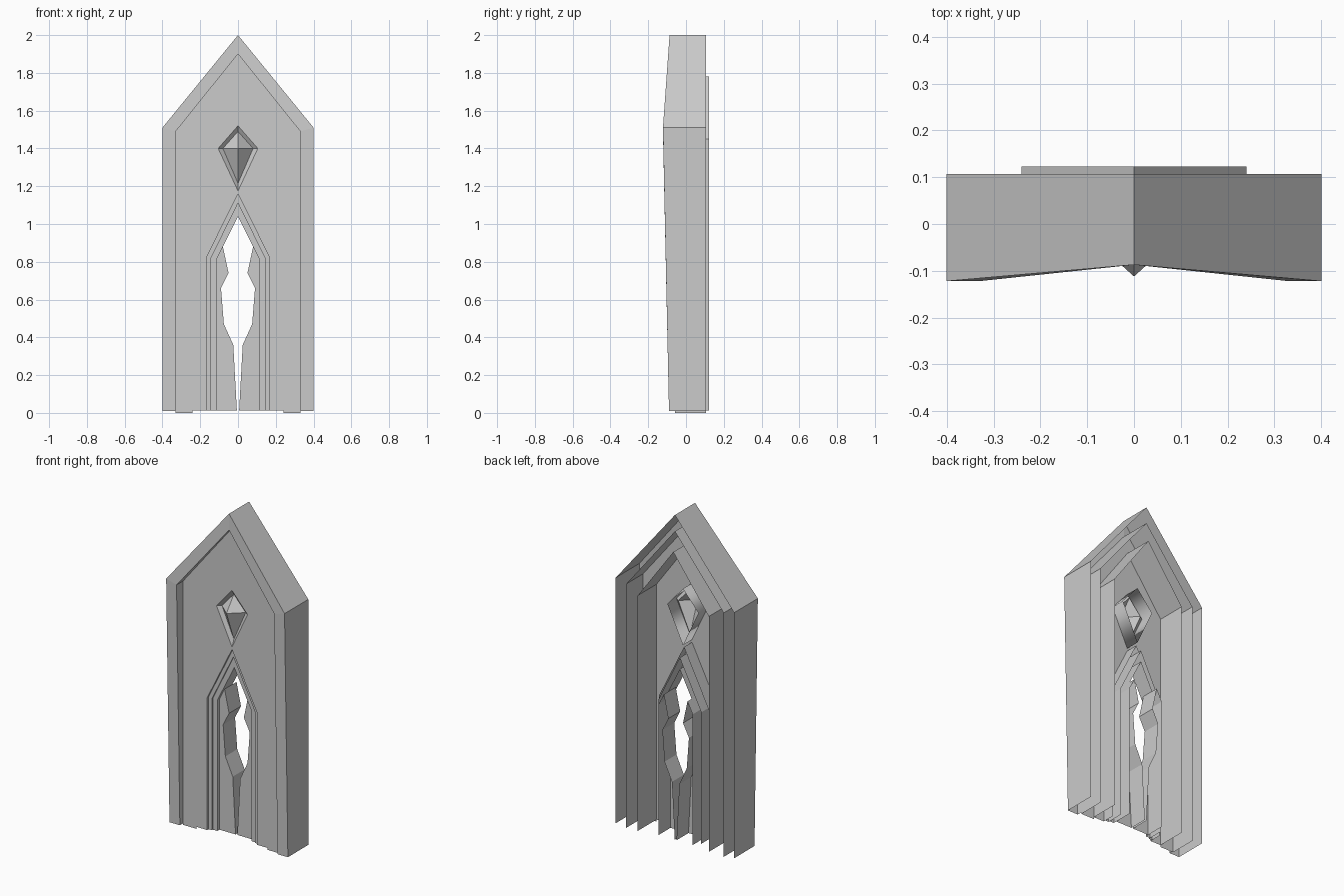
import bpy
import bmesh

if "Cube" in bpy.data.objects:
    bpy.data.objects.remove(bpy.data.objects["Cube"])

stone = bpy.data.materials.new("grey stone")
stone.use_nodes = True
GREY = (0.6, 0.6, 0.6, 1)
stone.diffuse_color = GREY
stone.node_tree.nodes["Principled BSDF"].inputs["Base Color"].default_value = GREY

PANEL = -0.058   # front plane of the flat panel
BACK = 0.107


def arch(half_width, spring, apex, base):
    """Pointed arch outline in x, z from one foot to the other."""
    w = half_width
    return [(-w, base), (-w, spring), (0, apex), (w, spring), (w, base)]


def at(outline, y):
    """Place an outline at one depth, or at one depth per point."""
    ys = y if isinstance(y, list) else [y] * len(outline)
    return [(x, d, z) for (x, z), d in zip(outline, ys)]


def mirrored(points):
    return [(-x, y, z) for x, y, z in reversed(points)]


def strip(a, b, closed=False):
    """Quads joining two rows of points."""
    n = len(a)
    pairs = [(i, (i + 1) % n) for i in range(n if closed else n - 1)]
    return [[a[i], a[j], b[j], b[i]] for i, j in pairs]


def build(name, faces, smooth=False):
    bm = bmesh.new()
    for face in faces:
        bm.faces.new([bm.verts.new(p) for p in face])
    bmesh.ops.remove_doubles(bm, verts=bm.verts, dist=0.0005)
    bmesh.ops.recalc_face_normals(bm, faces=bm.faces)
    mesh = bpy.data.meshes.new(name)
    bm.to_mesh(mesh)
    bm.free()
    mesh.materials.append(stone)
    for poly in mesh.polygons:
        poly.use_smooth = smooth
    obj = bpy.data.objects.new(name, mesh)
    bpy.context.collection.objects.link(obj)
    return obj


# Outlines from the outside in
outer = arch(0.40, 1.51, 2.0, 0.01)
frame_in = arch(0.33, 1.49, 1.90, 0.01)
band_out = arch(0.33, 1.49, 1.90, 0)
band_in = arch(0.24, 1.45, 1.78, 0)
panel_out = arch(0.24, 1.45, 1.78, 0.012)
door_out = arch(0.168, 0.82, 1.16, 0.012)
door_mid = arch(0.145, 0.815, 1.11, 0.012)
door_in = arch(0.115, 0.81, 1.04, 0.012)

# Outer frame, its front bowed forward at the springing points
bow = [-0.09, -0.122, -0.087, -0.122, -0.09]
build("outer_frame",
      strip(at(outer, BACK), at(outer, bow))
      + strip(at(outer, bow), at(frame_in, bow))
      + strip(at(frame_in, bow), at(frame_in, PANEL)))

# Recessed band with a wall running to the back
build("recessed_band",
      strip(at(band_out, BACK), at(band_out, PANEL))
      + strip(at(band_out, PANEL), at(band_in, PANEL)))

# Panel, in two mirrored halves around the gem hole and the doorway
half = at([(0, 1.78), (-0.24, 1.45), (-0.24, 0.012), (-0.168, 0.012),
           (-0.168, 0.82), (0, 1.16), (0, 1.175), (-0.105, 1.40), (0, 1.52)], PANEL)
build("panel", [half, mirrored(half)]
      + strip(at(panel_out, 0.123), at(panel_out, PANEL)))

# Stepped door surround
build("door_surround",
      strip(at(door_out, PANEL), at(door_out, 0.02))
      + strip(at(door_out, -0.045), at(door_mid, -0.045)))
build("door_inner_surround",
      strip(at(door_mid, -0.045), at(door_mid, 0.06))
      + strip(at(door_mid, -0.036), at(door_in, -0.036))
      + strip(at(door_in, -0.036), at(door_in, 0.06)))

# Door leaves with a jagged opening between them
leaf = [(0.115, 0.012), (0.115, 0.81), (0.08, 0.88), (0.05, 0.74),
        (0.09, 0.66), (0.075, 0.47), (0.025, 0.36), (0.006, 0.012)]
front, rear = at(leaf, -0.015), at(leaf, 0.1)
build("left_door_leaf", [front] + strip(front, rear))
build("right_door_leaf", [mirrored(front)] + strip(mirrored(front), mirrored(rear)))

# Gem socket: sloped rim in front, deep collar behind
socket = [(-0.105, 1.40), (0, 1.52), (0.105, 1.40), (0, 1.175)]
seat = [(-0.08, 1.40), (0, 1.49), (0.08, 1.40), (0, 1.215)]
build("gem_rim", strip(at(socket, PANEL), at(seat, -0.04), True))
build("gem_collar", strip(at(socket, PANEL), at(socket, 0.03), True), smooth=True)

# Faceted gem
base = at(seat, -0.04)
tip = (0, -0.112, 1.40)
build("gem", [[base[i], base[(i + 1) % 4], tip] for i in range(4)])
